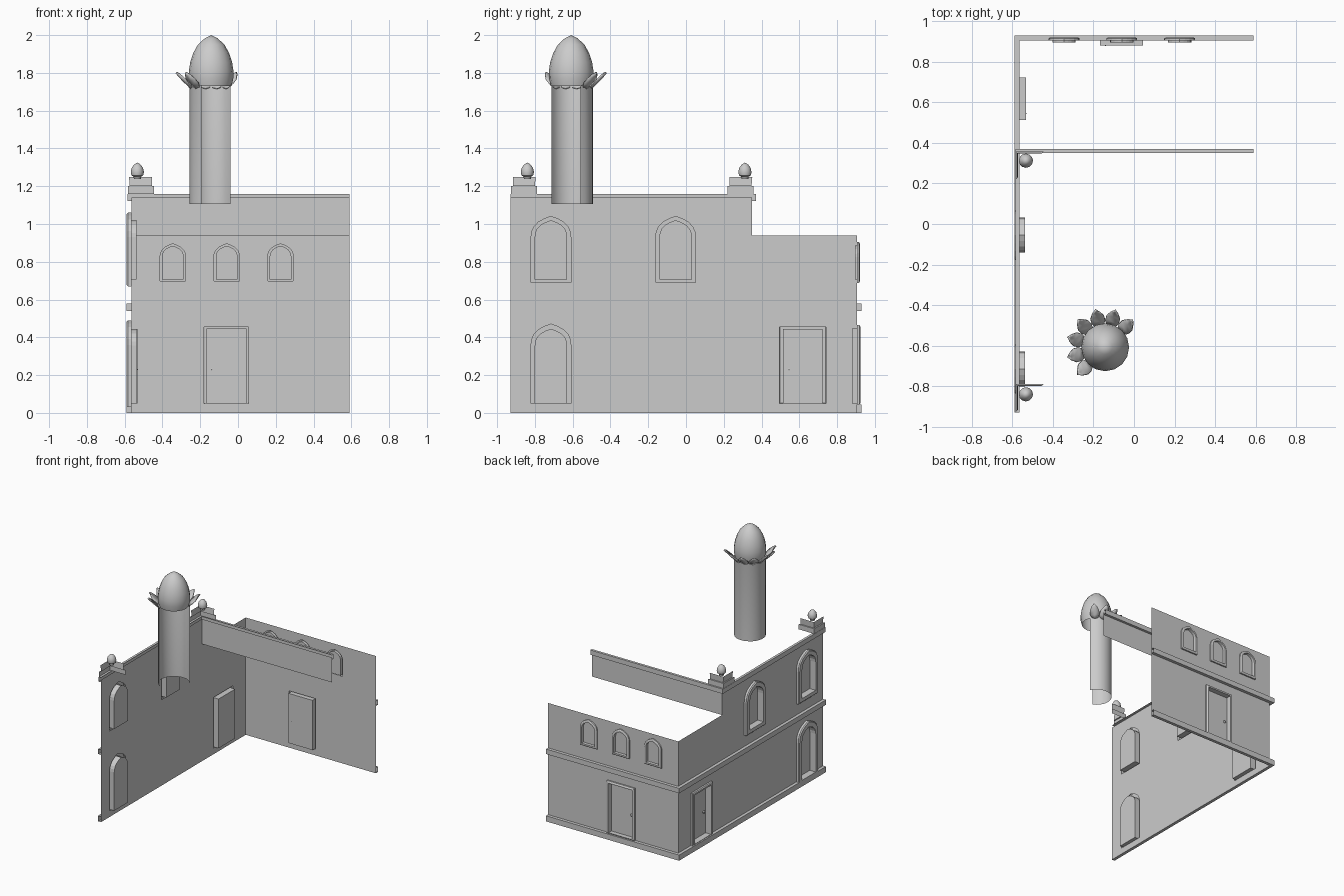
import bpy, bmesh, math
from math import cos, sin, radians

if "Cube" in bpy.data.objects:
    bpy.data.objects.remove(bpy.data.objects["Cube"])

XW, YB, YM = -0.565, 0.905, 0.35      # side wall, back wall, upper cross wall planes
SIDE = lambda u, z, o: (XW - o, u, z)
BACK = lambda u, z, o: (u, YB + o, z)
CROSS = lambda u, z, o: (u, YM + o, z)


def finish(name, bm, smooth=False):
    bmesh.ops.recalc_face_normals(bm, faces=bm.faces)
    me = bpy.data.meshes.new(name)
    bm.to_mesh(me)
    bm.free()
    ob = bpy.data.objects.new(name, me)
    bpy.context.collection.objects.link(ob)
    if smooth:
        bpy.context.view_layer.objects.active = ob
        ob.select_set(True)
        bpy.ops.object.shade_smooth_by_angle(angle=radians(40))
        ob.select_set(False)
    return ob


def strip(bm, rings, closed):
    """Join rows of points with quads; returns the vertex rows."""
    rows = [[bm.verts.new(p) for p in r] for r in rings]
    for a, b in zip(rows, rows[1:]):
        n = len(a)
        for i in range(n if closed else n - 1):
            j = (i + 1) % n
            bm.faces.new((a[i], a[j], b[j], b[i]))
    return rows


def rect(cx, w, z0, z1):
    h = w / 2
    return [(cx - h, z0), (cx + h, z0), (cx + h, z1), (cx - h, z1)]


def arch(cx, w, z0, z1):
    h, rise = w / 2, w * 0.52
    half = [(1, 0), (.97, .25), (.86, .5), (.64, .72), (.34, .88)]
    right = [(cx + h * a, z1 - rise + rise * b) for a, b in half]
    left = [(2 * cx - u, z) for u, z in reversed(right)]
    return [(cx - h, z0), (cx + h, z0)] + right + [(cx, z1)] + left


def wall(name, place, loops):
    """Flat wall: first loop is the outline, the others are openings."""
    bm = bmesh.new()
    edges = []
    for lp in loops:
        vs = [bm.verts.new(place(u, z, 0)) for u, z in lp]
        edges += [bm.edges.new((vs[i], vs[(i + 1) % len(vs)])) for i in range(len(vs))]
    bmesh.ops.triangle_fill(bm, edges=edges, use_beauty=True)
    finish(name, bm)


def opening(name, place, shape, cx, outer, inner, out, depth):
    """Projecting frame running into a recess closed by a panel."""
    bm = bmesh.new()
    secs = [(outer, 0, 0), (outer, 0, out * .7), (outer, .008, out), (inner, 0, out), (inner, 0, -depth)]
    rings = []
    for (w, z0, z1), inset, o in secs:
        lp = shape(cx, w - 2 * inset, z0 + inset, z1 - inset)
        rings.append([place(u, z, o) for u, z in lp])
    rows = strip(bm, rings, True)
    bm.faces.new(rows[-1])
    finish(name, bm)


def trim(name, ycorner, z0, z1, out):
    """Moulding following the side wall and turning the corner to +x."""
    bm = bmesh.new()
    sec = [(0, z0), (out, z0), (out, z1), (0, z1)]
    rings = [[(XW - o, -.93, z), (XW - o, ycorner + o, z), (.59, ycorner + o, z)] for o, z in sec]
    strip(bm, rings, False)
    finish(name, bm)


def lathe(name, cx, cy, prof, n, a0=0, a1=360):
    bm = bmesh.new()
    full = a1 - a0 == 360
    angs = [radians(a0 + (a1 - a0) * i / n) for i in range(n if full else n + 1)]
    strip(bm, [[(cx + r * cos(a), cy + r * sin(a), z) for a in angs] for r, z in prof], full)
    bmesh.ops.remove_doubles(bm, verts=bm.verts, dist=1e-5)
    finish(name, bm, True)


def knob(name, loc):
    bm = bmesh.new()
    bmesh.ops.create_uvsphere(bm, u_segments=8, v_segments=6, radius=.01)
    bmesh.ops.translate(bm, verts=bm.verts, vec=loc)
    finish(name, bm, True)


# Side wall with windows, arched entrance and door
side_holes = [arch(-.715, .21, .69, 1.04), arch(-.055, .21, .69, 1.04),
              arch(-.715, .21, .05, .47), rect(.618, .245, .05, .455)]
wall("side_wall", SIDE, [[(-.93, 0), (YB, 0), (YB, .94), (YM, .94), (YM, 1.14), (-.93, 1.14)]] + side_holes)
for i, y in enumerate((-.715, -.055)):
    opening(f"side_window_{i}", SIDE, arch, y, (.25, .67, 1.06), (.172, .705, 1.02), .025, .028)
opening("side_arched_entrance", SIDE, arch, -.715, (.25, .03, .49), (.172, .05, .445), .025, .028)
opening("side_door", SIDE, rect, .618, (.255, .045, .465), (.21, .05, .445), .02, .033)
knob("side_door_knob", SIDE(.545, .23, -.025))

# Back wall with three windows and a door
win_x = (-.345, -.06, .225)
wall("back_wall", BACK, [[(XW, 0), (.59, 0), (.59, .94), (XW, .94)]]
     + [arch(x, .135, .698, .895) for x in win_x] + [rect(-.062, .235, .05, .455)])
for i, x in enumerate(win_x):
    opening(f"back_window_{i}", BACK, arch, x, (.152, .688, .905), (.115, .705, .885), .015, .01)
opening("back_door", BACK, rect, -.062, (.245, .045, .465), (.212, .05, .448), .018, .025)
knob("back_door_knob", BACK(-.14, .23, -.017))

# Upper cross wall
wall("upper_cross_wall", CROSS, [[(XW, .94), (.59, .94), (.59, 1.14), (XW, 1.14)]])

# Mouldings
trim("base_trim", YB, 0, .045, .025)
trim("middle_trim", YB, .54, .58, .025)
trim("roof_trim", YM, 1.122, 1.16, .02)

# Stepped corner parapets (two thin faces each) with egg finials
for i, (yc, fy) in enumerate(((-.79, -.84), (.357, .312))):
    bm = bmesh.new()
    rings = []
    for k, z, l in ((0, 1.16, .137), (0, 1.2, .137), (.01, 1.2, .117), (.006, 1.25, .121)):
        x, y = -.583 + k, yc - k
        rings.append([(x, y - l, z), (x, y, z), (x + l, y, z)])
    strip(bm, rings, False)
    finish(f"corner_parapet_{i}", bm)
    lathe(f"corner_finial_{i}", -.533, fy, [(.018, 1.238), (.02, 1.25), (.031, 1.258), (.035, 1.275),
          (.03, 1.297), (.017, 1.315), (0, 1.325)], 12)

# Tower shaft (open toward the hidden side) and dome
TX, TY = -.142, -.608
lathe("tower_shaft", TX, TY, [(.115, 1.105), (.115, 1.725), (.117, 1.735), (.105, 1.735)], 16, 26, 244)
lathe("tower_dome", TX, TY, [(.108, 1.73), (.117, 1.77), (.118, 1.81), (.111, 1.856), (.095, 1.905),
      (.07, 1.95), (.035, 1.982), (0, 2.0)], 16)

# Ring of petals below the dome
bm = bmesh.new()
for k in range(7):
    a = radians(45 + 30 * k)
    P = lambda r, t, z: (TX + r * cos(a) - t * sin(a), TY + r * sin(a) + t * cos(a), z)
    rows = [(.108, .020, 1.72), (.13, .035, 1.742), (.155, .035, 1.765), (.178, .019, 1.79), (.19, .003, 1.803)]
    strip(bm, [[P(r, -w, z), P(r + .005, 0, z - .006), P(r, w, z)] for r, w, z in rows], False)
petals = finish("dome_petals", bm, True)
petals.modifiers.new("thickness", 'SOLIDIFY').thickness = .007
